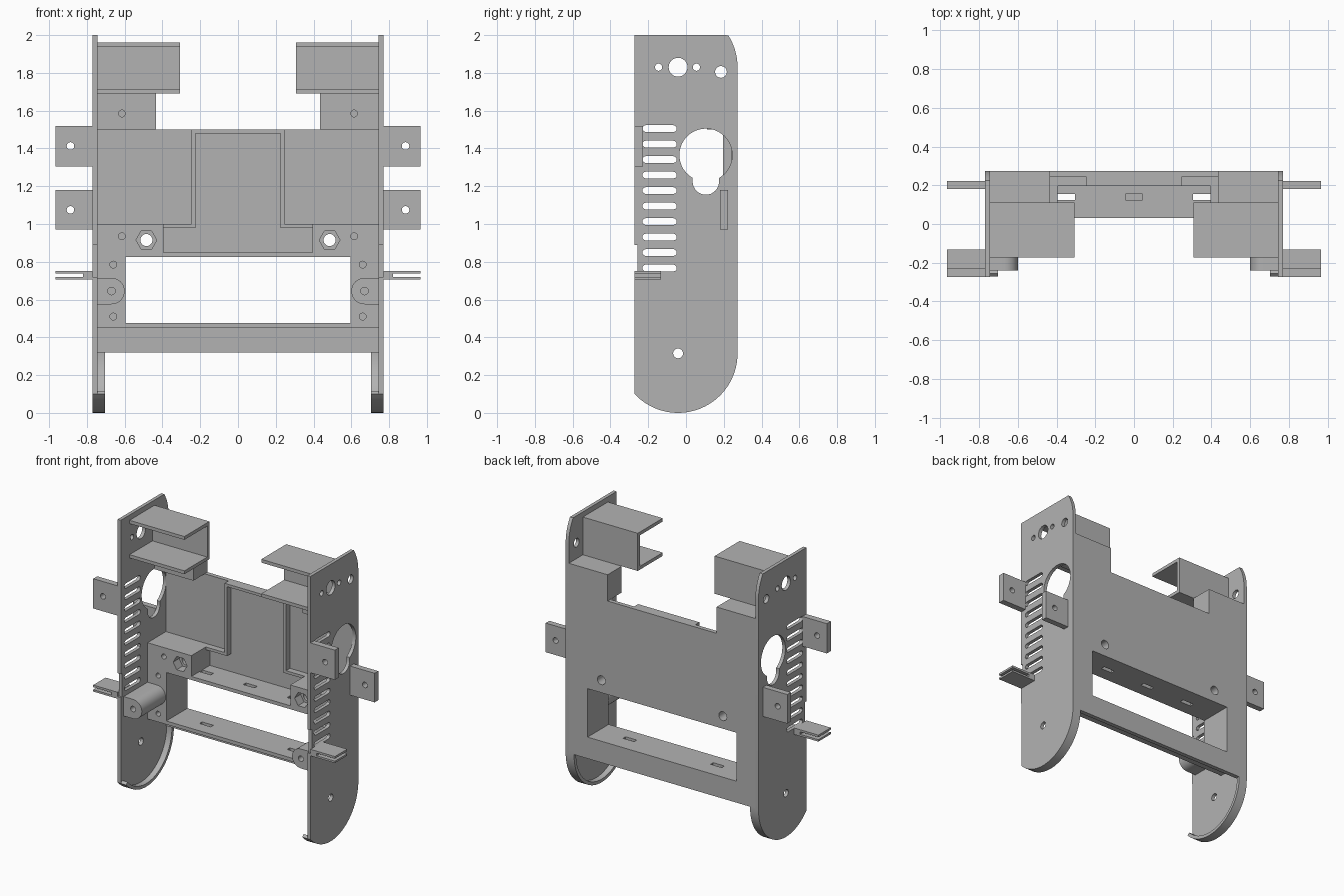
import bpy, bmesh
from math import cos, sin, pi, radians
from mathutils import Vector

if "Cube" in bpy.data.objects:
    bpy.data.objects.remove(bpy.data.objects["Cube"], do_unlink=True)

grey = bpy.data.materials.new("plain grey")
grey.use_nodes = True
grey.diffuse_color = (0.45, 0.45, 0.45, 1)
grey.node_tree.nodes["Principled BSDF"].inputs["Base Color"].default_value = (0.45, 0.45, 0.45, 1)

PLACE = {"x": lambda u, v, w: (w, u, v),
         "y": lambda u, v, w: (u, w, v),
         "z": lambda u, v, w: (u, v, w)}


def prism(name, axis, pts, lo, hi):
    """Extrude a flat outline along an axis."""
    bm = bmesh.new()
    place = PLACE[axis]
    face = bm.faces.new([bm.verts.new(place(u, v, lo)) for u, v in pts])
    ext = bmesh.ops.extrude_face_region(bm, geom=[face])
    moved = [g for g in ext["geom"] if isinstance(g, bmesh.types.BMVert)]
    bmesh.ops.translate(bm, verts=moved, vec=Vector(place(0, 0, hi - lo)))
    bmesh.ops.recalc_face_normals(bm, faces=bm.faces)
    mesh = bpy.data.meshes.new(name)
    bm.to_mesh(mesh)
    bm.free()
    mesh.materials.append(grey)
    ob = bpy.data.objects.new(name, mesh)
    bpy.context.collection.objects.link(ob)
    return ob


def rect(u0, u1, v0, v1):
    return [(u0, v0), (u1, v0), (u1, v1), (u0, v1)]


def arc(cu, cv, r, a0, a1, n):
    angles = [radians(a0 + (a1 - a0) * i / n) for i in range(n + 1)]
    return [(cu + r * cos(a), cv + r * sin(a)) for a in angles]


def circle(cu, cv, r, n=24):
    return arc(cu, cv, r, 0, 360 - 360 / n, n - 1)


def box(name, x, y, z):
    return prism(name, "x", rect(*y, *z), *x)


def apply(ob, mod):
    bpy.context.view_layer.objects.active = ob
    bpy.ops.object.modifier_apply(modifier=mod.name)


def cut(ob, axis, pts, lo, hi):
    """Cut an extruded outline out of a part."""
    cutter = prism("cutter", axis, pts, lo, hi)
    cutter.hide_render = True
    mod = ob.modifiers.new("cut", "BOOLEAN")
    mod.operation, mod.solver, mod.object = "DIFFERENCE", "EXACT", cutter
    apply(ob, mod)
    bpy.data.objects.remove(cutter, do_unlink=True)


def mirror(*obs):
    for ob in obs:
        apply(ob, ob.modifiers.new("mirror", "MIRROR"))


BACK, FRONT = 0.273, -0.273
IN, OUT = 0.745, 0.77
PANEL, SHELF = 0.242, 0.032
CY, R = -0.042, 0.315

# Side plates with rounded foot and rounded top back corner
outline = (arc(CY, R, R, 223, 360, 28) + arc(CY, 1.83, R, 0, 32.5, 8)
           + [(FRONT, 2), (FRONT, 0.89), (-0.258, 0.89), (-0.258, 0.72), (FRONT, 0.72)])
plate = prism("side_plate", "x", outline, IN, OUT)
for y, z, r in [(CY, 1.83, 0.05), (-0.145, 1.83, 0.019), (0.055, 1.83, 0.019),
                (0.185, 1.805, 0.031), (CY, R, 0.026)]:
    cut(plate, "x", circle(y, z, r), 0.7, 0.8)
# Keyhole opening
cut(plate, "x", arc(0.105, 1.365, 0.14, -60, 240, 32)
    + arc(0.105, 1.225, 0.07, 180, 360, 16), 0.7, 0.8)
# Ventilation slots
for i in range(10):
    z = 1.505 - 0.082 * i
    cut(plate, "x", arc(-0.067, z, 0.018, -90, 90, 6)
        + arc(-0.213, z, 0.018, 90, 270, 6), 0.7, 0.8)

# Inner rim around each foot
rim = prism("foot_rim", "x", arc(CY, R, R, 223, 360, 28) + [(BACK, 0.34), (0.25, 0.34)]
            + arc(CY, R, R - 0.023, 360, 223, 28), 0.703, IN)

# Back panel with window and bolt holes
panel = box("back_panel", (-IN, IN), (PANEL, BACK), (0.32, 1.5))
cut(panel, "y", rect(-0.595, 0.595, 0.475, 0.825), 0, 1)
for s in (-1, 1):
    cut(panel, "y", circle(s * 0.485, 0.915, 0.032), 0, 1)

# Window tunnel: shelves above and below, solid cheeks at the sides
for name, z, slots in [("lower_shelf", (0.45, 0.475), (-0.35, 0.35)),
                       ("upper_shelf", (0.825, 0.85), (-0.35, 0, 0.35))]:
    shelf = box(name, (-0.6, 0.6), (SHELF, PANEL), z)
    for x in slots:
        cut(shelf, "z", rect(x - 0.045, x + 0.045, 0.125, 0.155), 0.4, 0.9)
cheek = box("window_cheek", (0.595, IN), (SHELF, PANEL), (0.45, 0.85))
for z in (0.51, 0.785):
    cut(cheek, "y", circle(0.66, z, 0.018), -1, 0.15)

# Nut blocks with hexagonal pockets
nut_block = box("nut_block", (0.395, IN), (SHELF, PANEL), (0.85, 1.0))
cut(nut_block, "y", circle(0.485, 0.915, 0.055, 6), -1, 0.1)
cut(nut_block, "y", circle(0.485, 0.915, 0.032), -1, 1)
cut(nut_block, "y", circle(0.615, 0.935, 0.018), -1, 0.15)

# Raised frame around the middle of the panel
frame = prism("panel_frame", "y", [(0, 1.5), (0.245, 1.5), (0.245, 1), (0.395, 1), (0.395, 0.98),
                                   (0.225, 0.98), (0.225, 1.48), (0, 1.48)], 0.197, PANEL)

# Upper blocks
upper_block = box("upper_block", (0.435, IN), (0.112, BACK), (1.5, 1.69))
cut(upper_block, "y", circle(0.615, 1.585, 0.018), -1, 0.2)

# Channels open to the front
y0, y1, z0, z1, t = -0.173, 0.112, 1.69, 1.962, 0.024
channel = prism("top_channel", "x", [(y0, z0), (y1, z0), (y1, z1), (y0, z1), (y0, z1 - t),
                                     (y1 - t, z1 - t), (y1 - t, z0 + t), (y0, z0 + t)], 0.307, IN)

# Round nosed standoffs
standoff = prism("standoff", "y", arc(0.67, 0.645, 0.07, 90, 270, 16)
                 + [(IN, 0.575), (IN, 0.715)], -0.24, SHELF)
cut(standoff, "y", circle(0.67, 0.645, 0.02), -1, -0.05)

# Outer mounting tabs
front_tab = box("front_tab", (OUT, 0.965), (FRONT, -0.228), (1.305, 1.52))
back_tab = box("back_tab", (OUT, 0.965), (0.18, 0.222), (0.97, 1.18))
cut(front_tab, "y", circle(0.887, 1.413, 0.02), -1, 1)
cut(back_tab, "y", circle(0.887, 1.075, 0.02), -1, 1)

# Outer double plate clip
clip = prism("side_clip", "y", [(OUT, 0.705), (0.965, 0.705), (0.965, 0.719), (0.82, 0.719),
                                (0.82, 0.737), (0.965, 0.737), (0.965, 0.752), (OUT, 0.752)],
             FRONT, -0.132)

mirror(plate, rim, cheek, nut_block, frame, upper_block, channel,
       standoff, front_tab, back_tab, clip)

# Smooth the round walls, keep edges sharp
bpy.ops.object.select_all(action="DESELECT")
for ob in bpy.context.collection.objects:
    if ob.type == "MESH":
        ob.select_set(True)
        bpy.context.view_layer.objects.active = ob
bpy.ops.object.shade_smooth_by_angle(angle=radians(30))
